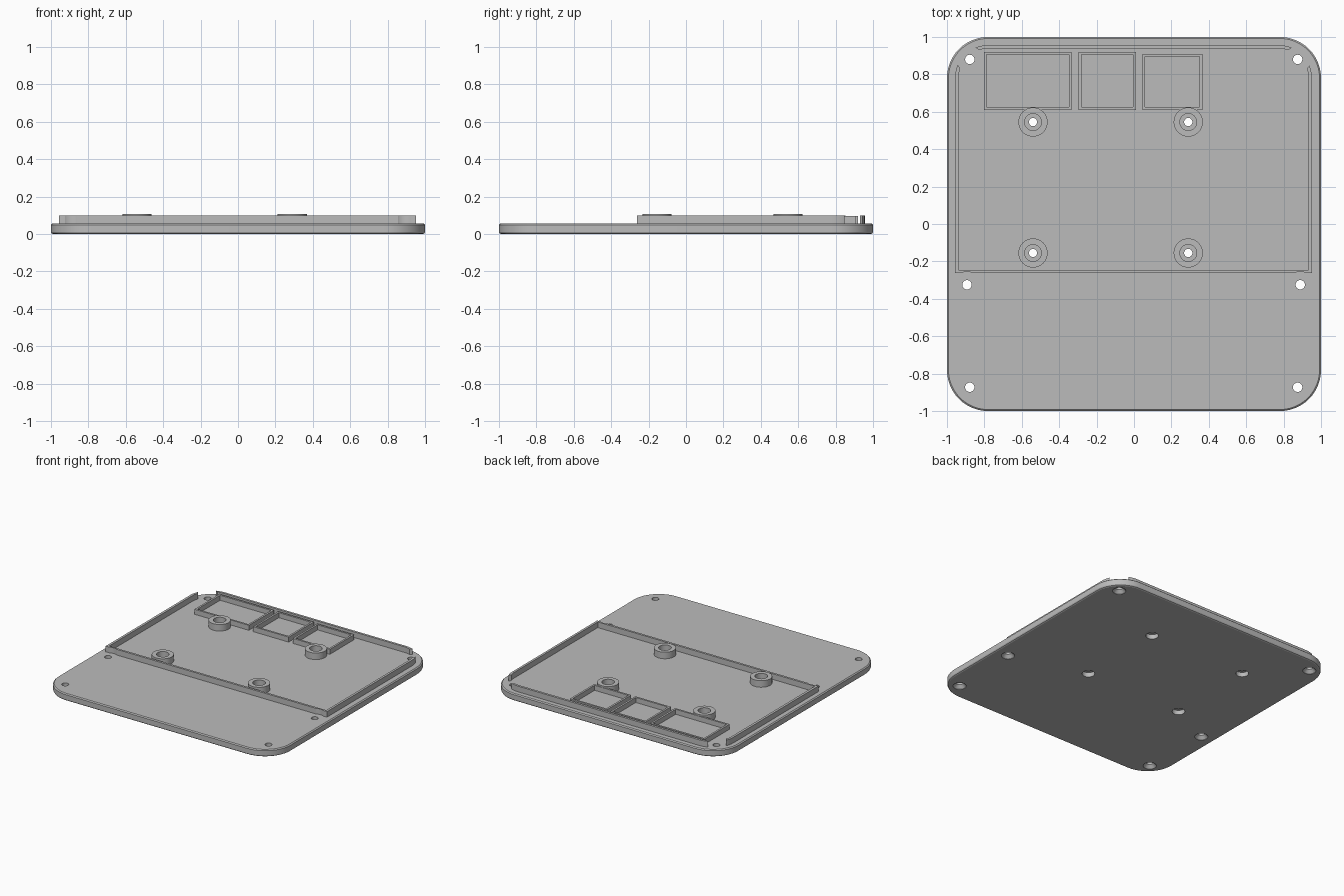
import bpy, bmesh
from math import sin, cos, pi, radians

if "Cube" in bpy.data.objects:
    bpy.data.objects.remove(bpy.data.objects["Cube"])

grey = bpy.data.materials.new("light_grey")
grey.use_nodes = True
grey.diffuse_color = (0.5, 0.5, 0.5, 1)
grey.node_tree.nodes["Principled BSDF"].inputs["Base Color"].default_value = (0.5, 0.5, 0.5, 1)

PLATE_TOP = 0.056
WALL_TOP = 0.1


def rounded(x0, x1, y0, y1, front_r, back_r, steps=12):
    """Counter-clockwise rectangle with its own radius for front and back corners."""
    points = []
    corners = [(x1, y1, -1, -1, back_r), (x0, y1, 1, -1, back_r),
               (x0, y0, 1, 1, front_r), (x1, y0, -1, 1, front_r)]
    for i, (x, y, sx, sy, r) in enumerate(corners):
        n = steps if r else 0
        for k in range(n + 1):
            a = pi / 2 * (i + k / max(n, 1))
            points.append((x + sx * r + r * cos(a), y + sy * r + r * sin(a)))
    return points


def circle(x, y, r, n=40):
    return [(x + r * cos(2 * pi * k / n), y + r * sin(2 * pi * k / n)) for k in range(n)]


def loft(name, loops, ring=False):
    """Skin (outline, z) loops; a ring joins the last loop to the first."""
    bm = bmesh.new()
    rows = [[bm.verts.new((x, y, z)) for x, y in outline] for outline, z in loops]
    pairs = list(zip(rows, rows[1:]))
    if ring:
        pairs.append((rows[-1], rows[0]))
    else:
        bm.faces.new(rows[0])
        bm.faces.new(rows[-1])
    for a, b in pairs:
        for i in range(len(a)):
            j = (i + 1) % len(a)
            bm.faces.new((a[i], a[j], b[j], b[i]))
    bmesh.ops.recalc_face_normals(bm, faces=bm.faces)
    mesh = bpy.data.meshes.new(name)
    bm.to_mesh(mesh)
    bm.free()
    mesh.materials.append(grey)
    ob = bpy.data.objects.new(name, mesh)
    bpy.context.collection.objects.link(ob)
    return ob


def hollow(name, outer, inner, z0, z1):
    return loft(name, [(outer, z0), (outer, z1), (inner, z1), (inner, z0)], ring=True)


def drill(target, x, y, profile):
    """Cut a round hole given by (radius, z) steps."""
    cutter = loft("hole_cutter", [(circle(x, y, r), z) for r, z in profile])
    cutter.hide_render = True
    mod = target.modifiers.new("hole", "BOOLEAN")
    mod.operation, mod.solver, mod.object = "DIFFERENCE", "EXACT", cutter
    bpy.context.view_layer.objects.active = target
    bpy.ops.object.modifier_apply(modifier=mod.name)
    bpy.data.objects.remove(cutter)


def plate_outline(inset):
    e = 1 - inset
    return rounded(-e, e, -e, e, 0.22 - inset, 0.22 - inset)


# Base plate with softened rims
plate = loft("base_plate", [(plate_outline(0.012), 0), (plate_outline(0.004), 0.004),
                            (plate_outline(0), 0.012), (plate_outline(0), 0.049),
                            (plate_outline(0.008), PLATE_TOP)])
parts = [plate]

# Raised perimeter wall
wall = hollow("perimeter_wall",
              rounded(-0.957, 0.951, -0.263, 0.956, 0, 0.175),
              rounded(-0.938, 0.933, -0.246, 0.938, 0, 0.157),
              PLATE_TOP - 0.004, WALL_TOP)
parts.append(wall)

# Countersunk mounting holes, with clearance through the wall
for x, y in [(-0.878, 0.88), (0.875, 0.88), (-0.893, -0.325), (0.889, -0.325),
             (-0.878, -0.873), (0.875, -0.873)]:
    drill(plate, x, y, [(0.047, -0.01), (0.047, 0.002), (0.025, 0.026), (0.025, 0.08)])
    if y > -0.5:
        drill(wall, x, y, [(0.07, 0), (0.07, 0.2)])

# Standoff bosses over counterbored screw holes
for x in (-0.54, 0.29):
    for y in (0.545, -0.155):
        drill(plate, x, y, [(0.045, -0.01), (0.045, 0.035), (0.022, 0.035), (0.022, 0.08)])
        parts.append(hollow("standoff_boss", circle(x, y, 0.078), circle(x, y, 0.045),
                            PLATE_TOP - 0.004, 0.107))

# Rectangular component frames
for side, x0, x1, y1 in [("left", -0.803, -0.333, 0.92), ("middle", -0.297, 0.01, 0.92),
                         ("right", 0.045, 0.365, 0.91)]:
    t = 0.015
    parts.append(hollow("component_frame_" + side,
                        rounded(x0, x1, 0.61, y1, 0, 0),
                        rounded(x0 + t, x1 - t, 0.61 + t, y1 - t, 0, 0),
                        PLATE_TOP - 0.004, 0.095))

# Smooth the curved sides, keep the edges sharp
bpy.ops.object.select_all(action="DESELECT")
for ob in parts:
    ob.select_set(True)
bpy.context.view_layer.objects.active = plate
bpy.ops.object.shade_smooth_by_angle(angle=radians(25))
